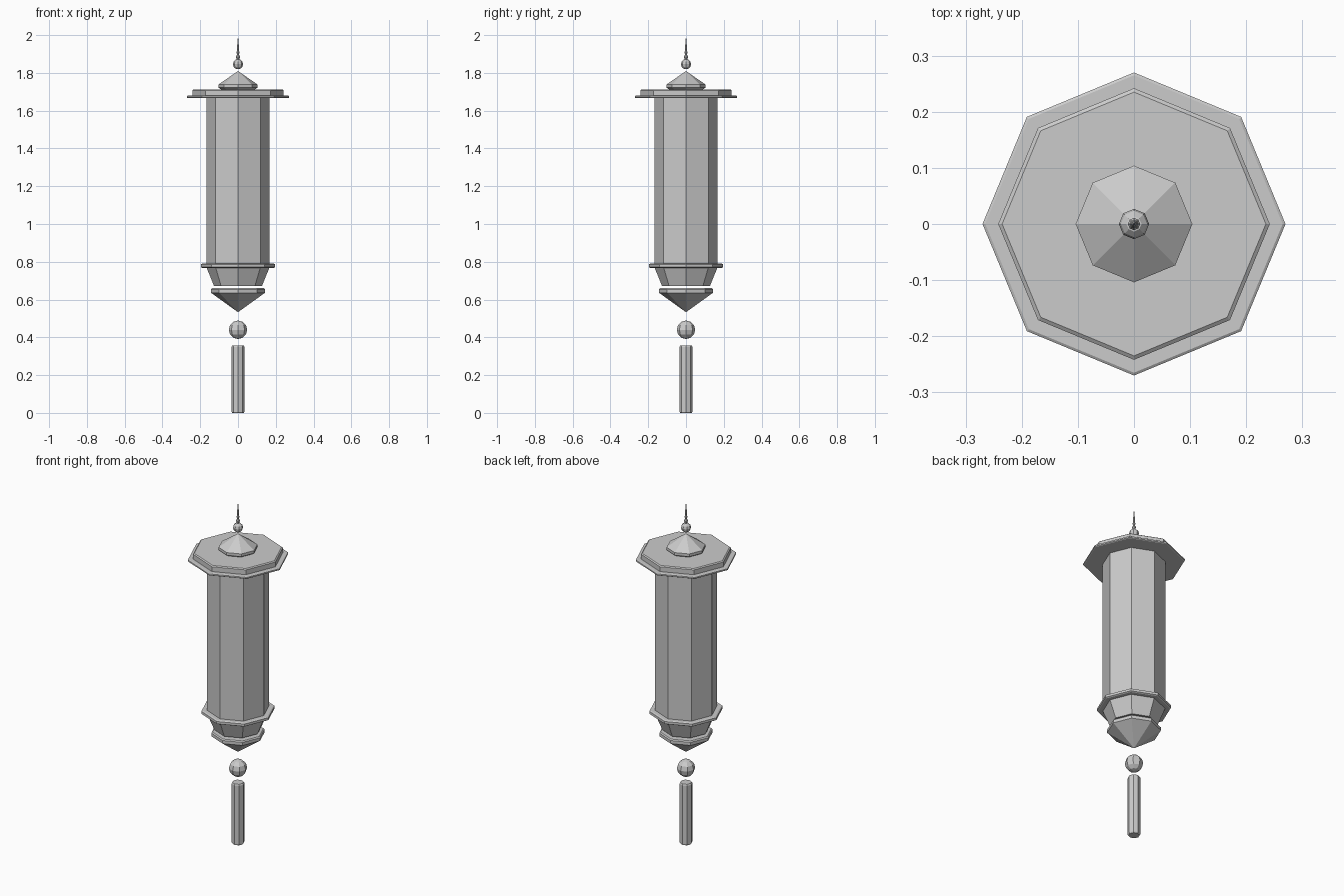
import bpy, bmesh, math

old = bpy.data.objects.get("Cube")
if old:
    bpy.data.objects.remove(old)

grey = bpy.data.materials.new("plain grey")
grey.use_nodes = True
color = (0.6, 0.6, 0.6, 1)
grey.diffuse_color = color
grey.node_tree.nodes["Principled BSDF"].inputs["Base Color"].default_value = color


def lathe(name, profile, sides=8):
    """Faceted solid from (radius, height) points, bottom to top, corners on the axes."""
    bm = bmesh.new()
    rings = []
    for r, z in profile:
        if r == 0:
            rings.append([bm.verts.new((0, 0, z))])
        else:
            turn = [2 * math.pi * i / sides for i in range(sides)]
            rings.append([bm.verts.new((r * math.cos(a), r * math.sin(a), z)) for a in turn])
    for low, high in zip(rings, rings[1:]):
        for i in range(sides):
            j = (i + 1) % sides
            if len(low) == 1:
                bm.faces.new((low[0], high[j], high[i]))
            elif len(high) == 1:
                bm.faces.new((low[i], low[j], high[0]))
            else:
                bm.faces.new((low[i], low[j], high[j], high[i]))
    # Flat end caps
    if len(rings[0]) > 1:
        bm.faces.new(rings[0][::-1])
    if len(rings[-1]) > 1:
        bm.faces.new(rings[-1])
    mesh = bpy.data.meshes.new(name)
    bm.to_mesh(mesh)
    bm.free()
    mesh.materials.append(grey)
    obj = bpy.data.objects.new(name, mesh)
    bpy.context.collection.objects.link(obj)
    return obj


def ball(name, radius, z, rings=6, sides=8):
    steps = [math.pi * i / rings for i in range(1, rings)]
    points = [(radius * math.sin(a), z - radius * math.cos(a)) for a in steps]
    lathe(name, [(0, z - radius)] + points + [(0, z + radius)], sides)


# Hanging tassel and bead
lathe("tassel", [(0.03, 0), (0.034, 0.006), (0.034, 0.35), (0.03, 0.357)])
ball("tassel_bead", 0.049, 0.44)

# Pointed base under the body
lathe("base_point", [(0, 0.533), (0.143, 0.636), (0.143, 0.654), (0.137, 0.66)])
lathe("base_taper", [(0.127, 0.672), (0.166, 0.768)])
lathe("base_ring", [(0.19, 0.768), (0.197, 0.772), (0.197, 0.786), (0.19, 0.79)])

# Long lantern body
lathe("body", [(0.167, 0.768), (0.167, 1.67)])

# Roof slabs, cap and finial
lathe("roof_brim", [(0.265, 1.666), (0.27, 1.669), (0.27, 1.677), (0.265, 1.68)])
lathe("roof_slab", [(0.242, 1.68), (0.242, 1.708), (0.235, 1.713)])
lathe("roof_cap", [(0.09, 1.713), (0.104, 1.722), (0.104, 1.738), (0, 1.81)])
ball("finial_ball", 0.027, 1.846)
lathe("finial_spire", [(0.006, 1.87), (0.011, 1.885), (0.005, 1.898), (0.008, 1.908),
                       (0.004, 1.92), (0.006, 1.93), (0.003, 1.96), (0, 2)])
